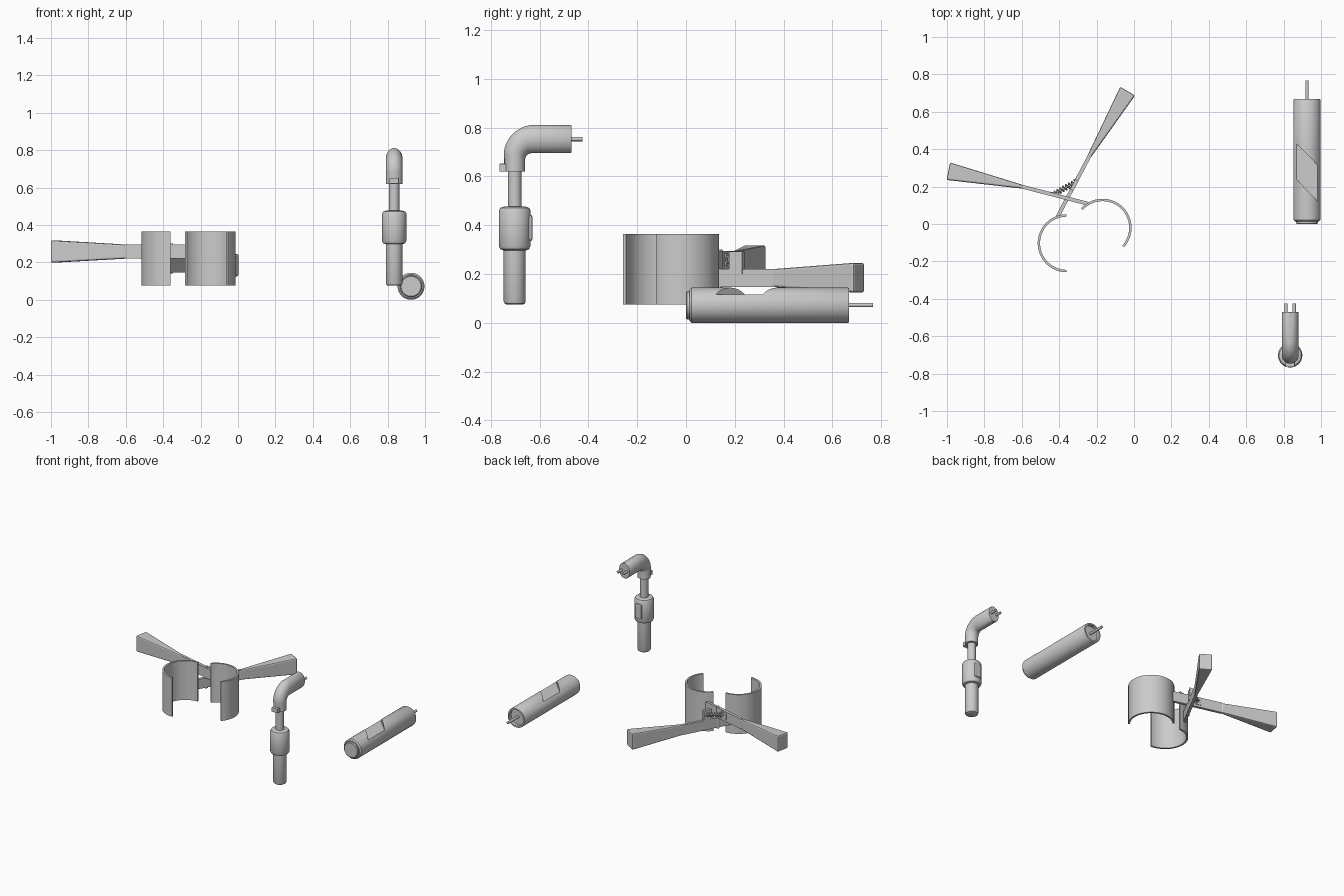
import bpy, bmesh, math
from mathutils import Vector, Matrix

if "Cube" in bpy.data.objects:
    bpy.data.objects.remove(bpy.data.objects["Cube"])


def make(name, bm, smooth=True):
    bmesh.ops.recalc_face_normals(bm, faces=bm.faces)
    me = bpy.data.meshes.new(name)
    bm.to_mesh(me)
    bm.free()
    ob = bpy.data.objects.new(name, me)
    bpy.context.collection.objects.link(ob)
    bpy.ops.object.select_all(action='DESELECT')
    ob.select_set(True)
    bpy.context.view_layer.objects.active = ob
    if smooth:
        bpy.ops.object.shade_smooth_by_angle(angle=math.radians(35))
    return ob


def loft(name, rings, smooth=True):
    """Bridge closed rings of points and cap both ends."""
    bm = bmesh.new()
    vs = [[bm.verts.new(p) for p in r] for r in rings]
    n = len(rings[0])
    for a, b in zip(vs, vs[1:]):
        for i in range(n):
            j = (i + 1) % n
            bm.faces.new((a[i], a[j], b[j], b[i]))
    bm.faces.new(vs[0])
    bm.faces.new(vs[-1])
    return make(name, bm, smooth)


def lathe(name, base, axis, profile, n=48):
    """Solid of revolution; profile is (radius, distance along axis)."""
    q = Vector(axis).to_track_quat('Z', 'Y')
    rings = [[Vector(base) + q @ Vector((r * math.cos(2 * math.pi * i / n),
                                         r * math.sin(2 * math.pi * i / n), t))
              for i in range(n)] for r, t in profile]
    return loft(name, rings)


def bevel(ob, width, segments=2):
    m = ob.modifiers.new("bevel", 'BEVEL')
    m.width, m.segments, m.limit_method = width, segments, 'ANGLE'


def bar(name, p, q, w0, w1, z0, z1, bev=0):
    """Tapered rectangular bar from p to q; z0, z1 are (low, high)."""
    p, q = Vector(p), Vector(q)
    d = (q - p).normalized()
    s = Vector((-d.y, d.x))
    rings = []
    for c, w, (lo, hi) in ((p, w0, z0), (q, w1, z1)):
        rings.append([(*(c + s * w * k / 2), z)
                      for k, z in ((-1, lo), (1, lo), (1, hi), (-1, hi))])
    ob = loft(name, rings, False)
    if bev:
        bevel(ob, bev)
    return ob


def jaw(name, c, r, start, end, n=40, t=0.013):
    rings = []
    for i in range(n + 1):
        a = math.radians(start + (end - start) * i / n)
        rings.append([(c[0] + k * math.cos(a), c[1] + k * math.sin(a), z)
                      for k, z in ((r, 0.075), (r - t, 0.075), (r - t, 0.365), (r, 0.365))])
    return loft(name, rings)


# Clamp: two half-round jaws
jaw("left_jaw", (-0.36, -0.103), 0.155, 90, 270)
jaw("right_jaw", (-0.168, -0.02), 0.155, 138, -42)

# Crossing arms and flared handles
low, high = (0.147, 0.22), (0.22, 0.295)
bar("lower_arm", (-0.408, 0.04), (-0.235, 0.37), 0.02, 0.02, low, low)
bar("upper_arm", (-0.245, 0.108), (-0.60, 0.2), 0.02, 0.02, high, high)
bar("lower_handle", (-0.243, 0.355), (-0.034, 0.71), 0.02, 0.092, low, (0.124, 0.246), 0.009)
bar("upper_handle", (-0.595, 0.199), (-0.993, 0.282), 0.02, 0.095, high, (0.198, 0.318), 0.009)
bar("lower_spring_tab", (-0.334, 0.18), (-0.305, 0.235), 0.02, 0.02, (0.2, 0.292), (0.2, 0.292))
bar("upper_spring_tab", (-0.452, 0.166), (-0.405, 0.156), 0.014, 0.022, (0.235, 0.285), (0.235, 0.285))
lathe("pivot_pin", (-0.358, 0.138, 0.14), (0, 0, 1), [(0.011, 0), (0.011, 0.16)], 24)

# Spring between the arms, on a guide pin
a, b = Vector((-0.42, 0.164, 0.26)), Vector((-0.312, 0.224, 0.26))
d = b - a
lathe("spring_guide", a - d * 0.2, d, [(0.006, 0), (0.006, d.length * 1.25)], 16)
q = d.to_track_quat('Z', 'Y')
cu = bpy.data.curves.new("spring", 'CURVE')
cu.dimensions, cu.bevel_depth, cu.bevel_resolution = '3D', 0.0035, 2
sp = cu.splines.new('POLY')
N = 112
sp.points.add(N)
for i in range(N + 1):
    t = 2 * math.pi * i / 16
    sp.points[i].co = (*(a + q @ Vector((0.014 * math.cos(t), 0.014 * math.sin(t),
                                         d.length * i / N))), 1)
bpy.context.collection.objects.link(bpy.data.objects.new("spring", cu))

# Lying tube with recessed rear end
tube = lathe("tube_body", (0.925, 0, 0.072), (0, 1, 0),
             [(0.064, 0.014), (0.072, 0.022), (0.072, 0.664), (0.069, 0.669),
              (0.058, 0.669), (0.058, 0.645)], 64)
lathe("tube_front_cap", (0.925, 0, 0.072), (0, 1, 0),
      [(0.053, 0), (0.058, 0.004), (0.058, 0.03)], 64)
lathe("tube_rod", (0.925, 0.64, 0.073), (0, 1, 0), [(0.009, 0), (0.009, 0.127)], 20)

# Slanted flat notch across the tube top
slot = loft("slot_cutter",
            [[(0.825, 0.285, z), (1.025, 0.077, z), (1.025, 0.27, z), (0.825, 0.475, z)]
             for z in (0.116, 0.2)], False)
slot.hide_render = True
slot.hide_set(True)
m = tube.modifiers.new("slot", 'BOOLEAN')
m.operation, m.object, m.solver = 'DIFFERENCE', slot, 'EXACT'

# Upright angled tool: grip, collar and neck
X, Y = 0.835, -0.702
lathe("tool_grip", (X, Y, 0), (0, 0, 1),
      [(0.034, 0.075), (0.041, 0.079), (0.045, 0.088), (0.045, 0.31)])
lathe("tool_collar", (X, Y, 0), (0, 0, 1),
      [(0.047, 0.297), (0.059, 0.302), (0.065, 0.315), (0.065, 0.46),
       (0.059, 0.471), (0.045, 0.476)])
lathe("tool_neck", (X, Y, 0), (0, 0, 1), [(0.028, 0.47), (0.028, 0.63)], 32)


def box(name, lo, hi, bev):
    ob = loft(name, [[(lo[0], lo[1], z), (hi[0], lo[1], z), (hi[0], hi[1], z),
                      (lo[0], hi[1], z)] for z in (lo[2], hi[2])], False)
    bevel(ob, bev)


box("tool_button", (X - 0.026, -0.66, 0.335), (X + 0.026, -0.629, 0.443), 0.01)
box("tool_front_nub", (X - 0.025, -0.765, 0.62), (X + 0.025, -0.72, 0.652), 0.002)

# Elbow head: bend widens from a round to an oval section
cy, cz, inner = -0.634, 0.67, 0.025
steps = [(0, -0.05, 0)] + [(k / 16, 0, 0) for k in range(17)] + [(1, 0, 0.16), (1, 0, 0.164)]
rings = []
for k, dz, dy in steps:
    ang = math.pi - k * math.pi / 2
    half = 0.043 + 0.015 * k
    ring = []
    for i in range(40):
        t = 2 * math.pi * i / 40
        shrink = 0.95 if dy > 0.162 else 1
        rad = inner + half + half * shrink * math.cos(t)
        ring.append((X + 0.045 * shrink * math.sin(t),
                     cy + rad * math.cos(ang) + dy, cz + rad * math.sin(ang) + dz))
    rings.append(ring)
loft("tool_head", rings)
for s in (-1, 1):
    lathe("tool_prong", (X + s * 0.022, -0.49, 0.753), (0, 1, 0), [(0.009, 0), (0.009, 0.065)], 20)
